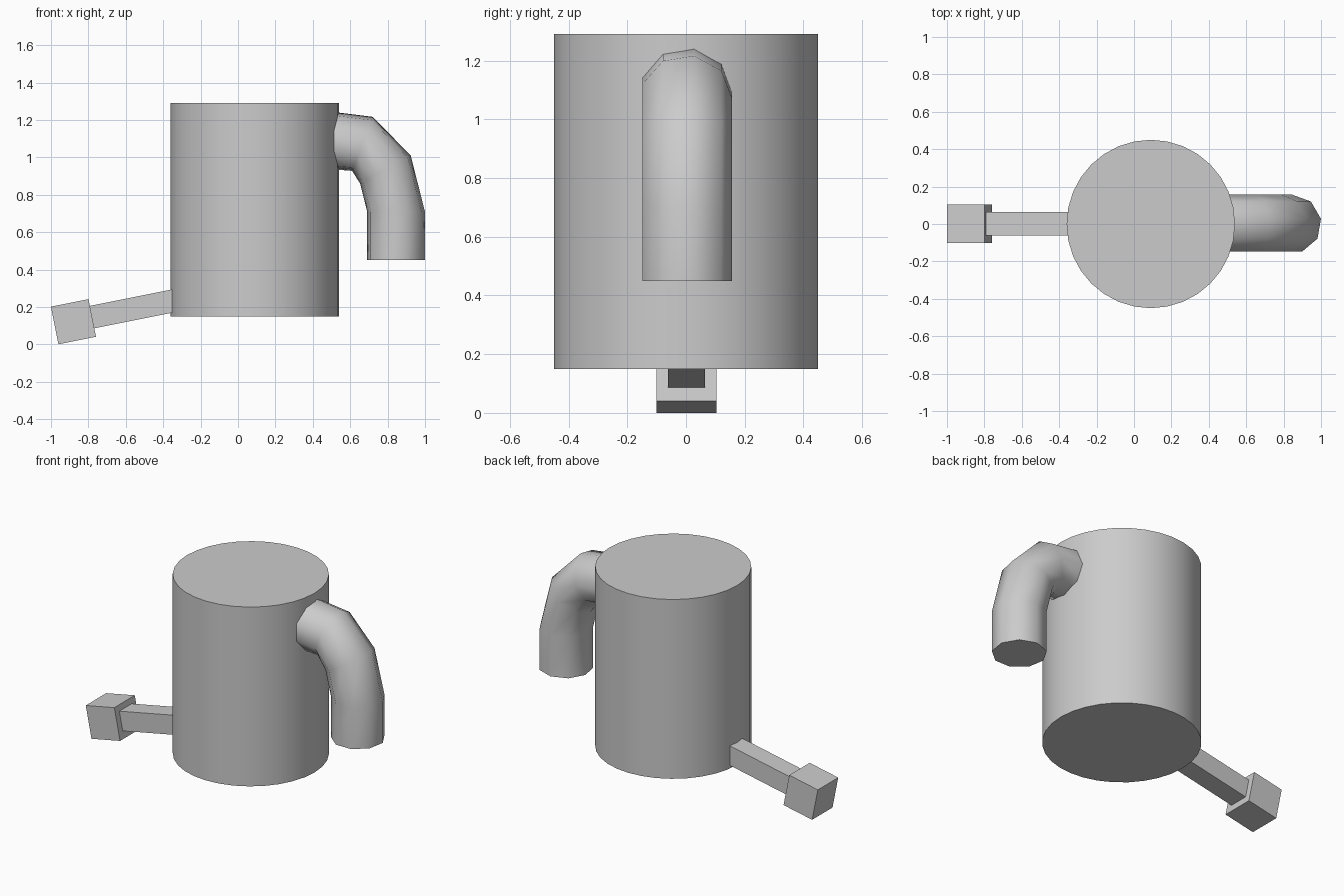
import bpy, bmesh, math
from mathutils import Vector

if "Cube" in bpy.data.objects:
    bpy.data.objects.remove(bpy.data.objects["Cube"])


def smooth(obj, angle=60):
    bpy.ops.object.select_all(action='DESELECT')
    obj.select_set(True)
    bpy.context.view_layer.objects.active = obj
    bpy.ops.object.shade_smooth_by_angle(angle=math.radians(angle))


def box(name, center, size, tilt=0.0):
    bpy.ops.mesh.primitive_cube_add(size=1, location=center, rotation=(0, -tilt, 0))
    obj = bpy.context.object
    obj.name = name
    obj.scale = size
    bpy.ops.object.transform_apply(location=False, rotation=True, scale=True)
    return obj


def tube(name, rings, radius, sides):
    """Closed tube; each ring is (x, z, outward angle in degrees) in the xz plane."""
    bm = bmesh.new()
    loops = []
    for x, z, ang in rings:
        out = Vector((math.cos(math.radians(ang)), 0, math.sin(math.radians(ang))))
        loop = []
        for i in range(sides):
            a = 2 * math.pi * i / sides
            offset = Vector((0, math.cos(a), 0)) + out * math.sin(a)
            loop.append(bm.verts.new(Vector((x, 0, z)) + offset * radius))
        loops.append(loop)
    for a, b in zip(loops, loops[1:]):
        for i in range(sides):
            j = (i + 1) % sides
            bm.faces.new((a[i], a[j], b[j], b[i]))
    bm.faces.new(loops[0])
    bm.faces.new(loops[-1])
    bmesh.ops.recalc_face_normals(bm, faces=bm.faces)
    mesh = bpy.data.meshes.new(name)
    bm.to_mesh(mesh)
    bm.free()
    obj = bpy.data.objects.new(name, mesh)
    bpy.context.collection.objects.link(obj)
    return obj


# Closed round body
bpy.ops.mesh.primitive_cylinder_add(vertices=32, radius=0.45, depth=1.14, location=(0.09, 0, 0.72))
body = bpy.context.object
body.name = "body"
smooth(body)

# Nine-sided handle, curving out and down
handle = tube("handle", [(0.48, 1.092, 90), (0.665, 1.072, 69), (0.788, 0.935, 29),
                         (0.845, 0.71, 0), (0.845, 0.45, 0)], 0.157, 9)
smooth(handle)

# Sloping square bar with a block at its tip
tilt = math.radians(11.3)
tip = Vector((-0.88, 0.002, 0.121))
along = Vector((math.cos(tilt), 0, math.sin(tilt)))
start, end = 0.09, 0.58
box("spout_bar", tip + along * (start + end) / 2 + Vector((0, 0, 0.005)),
    (end - start, 0.125, 0.122), tilt)
box("spout_block", tip, (0.205, 0.205, 0.205), tilt)
